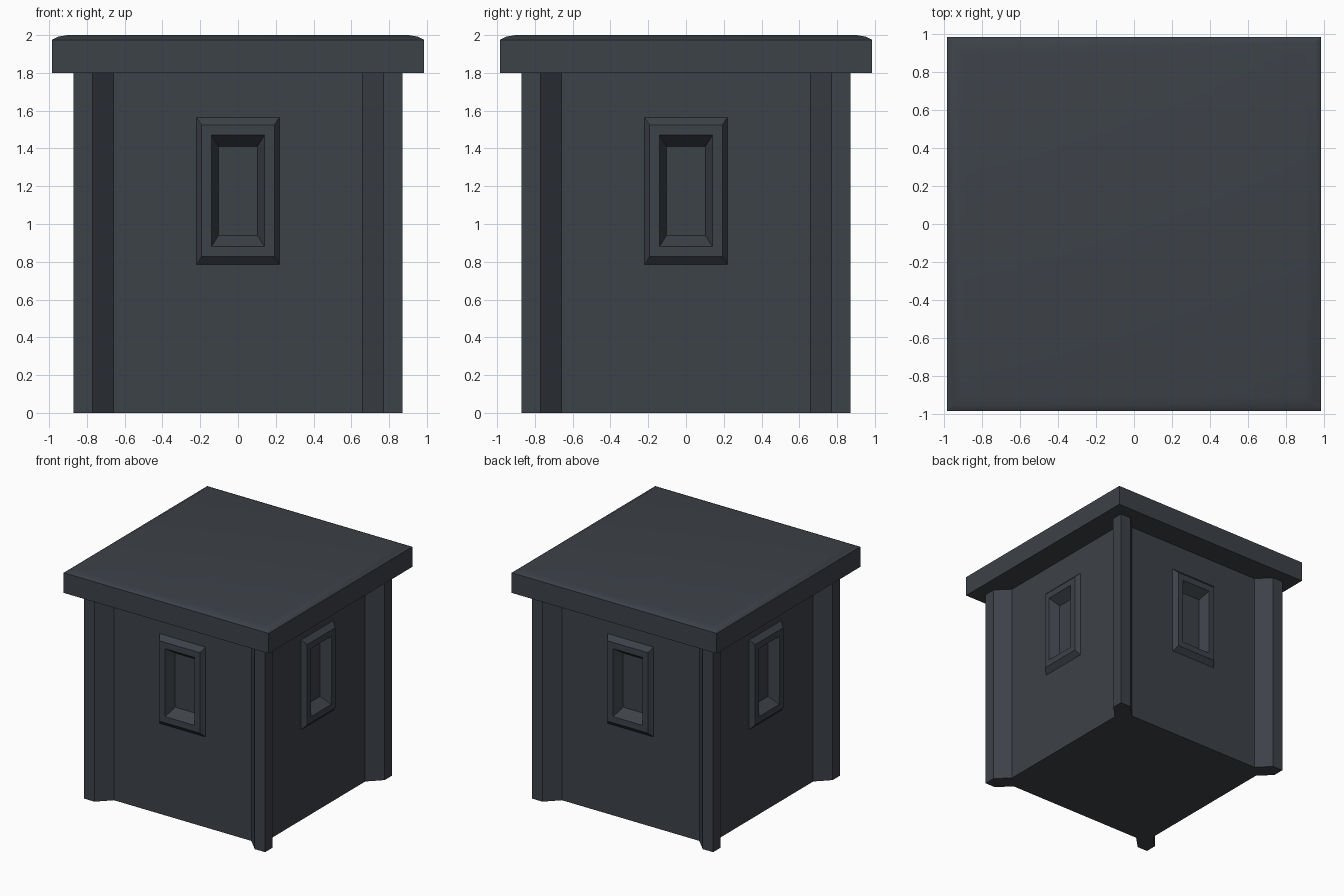
import bpy, bmesh, math
from mathutils import Matrix

if "Cube" in bpy.data.objects:
    bpy.data.objects.remove(bpy.data.objects["Cube"])

slate = bpy.data.materials.new("dark_slate")
slate.diffuse_color = (0.046, 0.054, 0.065, 1)
slate.use_nodes = True
slate.node_tree.nodes["Principled BSDF"].inputs["Base Color"].default_value = slate.diffuse_color

WALL = 0.76      # wall plane distance from the centre
WALL_TOP = 1.8
Z_MID = 1.175    # window centre height


def finish(name, bm):
    bmesh.ops.remove_doubles(bm, verts=bm.verts, dist=0.0005)
    mesh = bpy.data.meshes.new(name)
    bm.to_mesh(mesh)
    bm.free()
    mesh.materials.append(slate)
    obj = bpy.data.objects.new(name, mesh)
    bpy.context.collection.objects.link(obj)
    return obj


def loft(bm, rings, cap_start=False, cap_end=False):
    """Join matching closed rings of points with quads."""
    loops = [[bm.verts.new(p) for p in ring] for ring in rings]
    for a, b in zip(loops, loops[1:]):
        for i in range(len(a)):
            j = (i + 1) % len(a)
            bm.faces.new((a[i], a[j], b[j], b[i]))
    if cap_start:
        bm.faces.new(loops[0][::-1])
    if cap_end:
        bm.faces.new(loops[-1])


def wall_rect(half_w, z0, z1, dist):
    """Upright rectangle on the front side."""
    return [(-half_w, -dist, z0), (half_w, -dist, z0),
            (half_w, -dist, z1), (-half_w, -dist, z1)]


def turn(k):
    return Matrix.Rotation(k * math.pi / 2, 4, 'Z')


# Walls with corner posts: one side turned four times, with window holes
bm = bmesh.new()
corner = [(0.66, -WALL), (0.77, -0.87), (0.87, -0.87), (0.87, -0.77), (WALL, -0.66)]
outline = []
for k in range(4):
    before = set(bm.verts)
    loft(bm, [wall_rect(0.66, 0, WALL_TOP, WALL), wall_rect(0.22, 0.785, 1.565, WALL)])
    for (x0, y0), (x1, y1) in zip(corner, corner[1:]):
        quad = [(x0, y0, 0), (x1, y1, 0), (x1, y1, WALL_TOP), (x0, y0, WALL_TOP)]
        bm.faces.new([bm.verts.new(p) for p in quad])
    new = [v for v in bm.verts if v not in before]
    bmesh.ops.transform(bm, matrix=turn(k), verts=new)
    for x, y in corner:
        p = turn(k) @ Matrix.Translation((x, y, 0))
        outline.append(p.translation.copy())
bm.faces.new([bm.verts.new(p) for p in reversed(outline)])
bm.faces.new([bm.verts.new((p.x, p.y, WALL_TOP)) for p in outline])
finish("walls", bm)

# Windows: bevelled frame standing out, then a sunken panel
for k, side in enumerate(("front", "right", "back", "left")):
    bm = bmesh.new()
    loft(bm, [wall_rect(0.22, 0.785, 1.565, WALL),
              wall_rect(0.193, 0.827, 1.525, WALL + 0.04),
              wall_rect(0.14, 0.88, 1.47, WALL + 0.04),
              wall_rect(0.103, 0.94, 1.41, WALL - 0.045)], cap_end=True)
    bm.transform(turn(k))
    finish(side + "_window", bm)

# Roof slab with a softly rounded top edge
bm = bmesh.new()
profile = [(0.985, WALL_TOP), (0.985, 1.975), (0.955, 1.991), (0.905, 2.0)]
loft(bm, [[(-r, -r, z), (r, -r, z), (r, r, z), (-r, r, z)] for r, z in profile],
     cap_start=True, cap_end=True)
roof = finish("roof", bm)
bpy.context.view_layer.objects.active = roof
roof.select_set(True)
bpy.ops.object.shade_smooth_by_angle(angle=math.radians(30))
